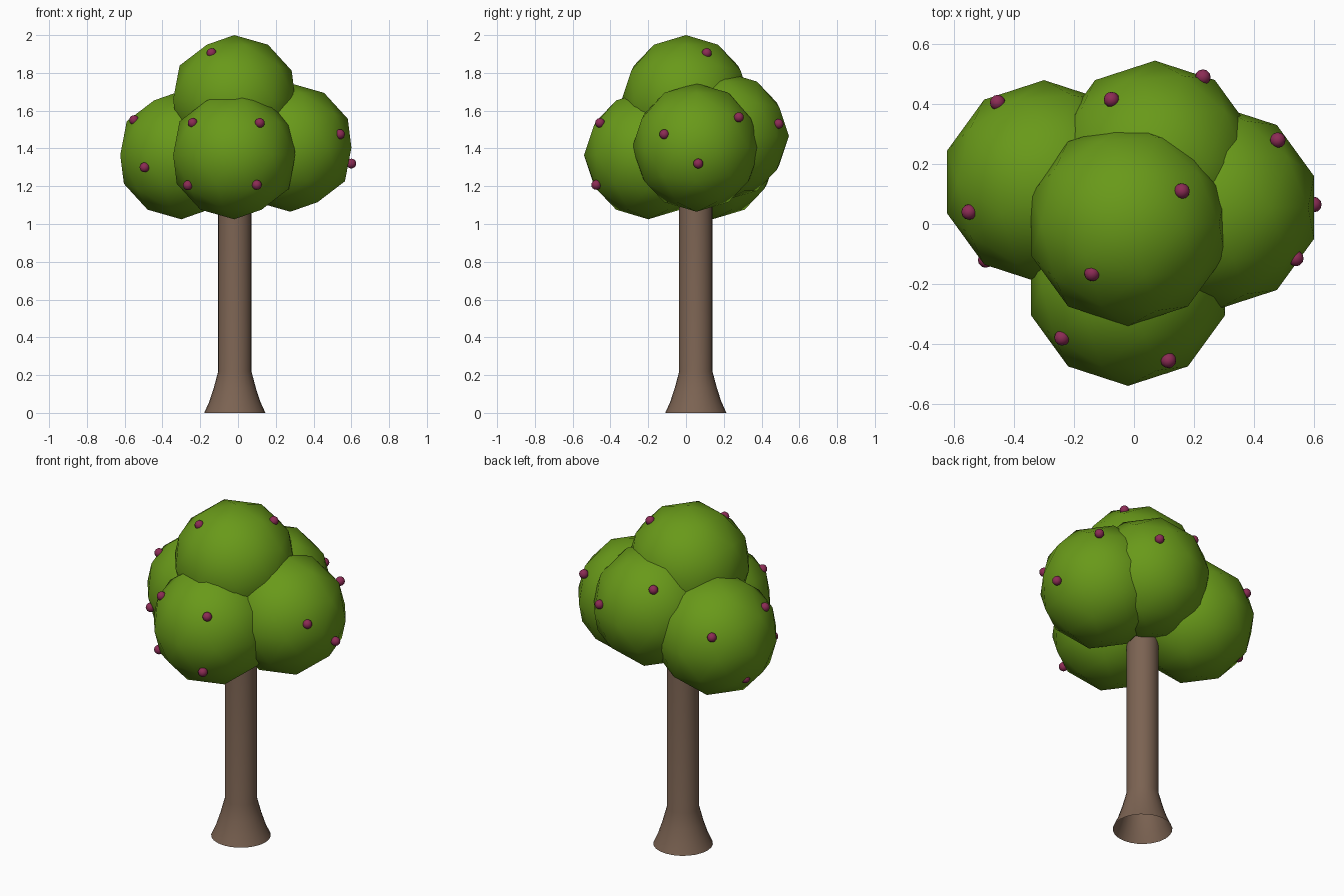
import bpy, bmesh, math
from mathutils import Matrix, Vector

if "Cube" in bpy.data.objects:
    bpy.data.objects.remove(bpy.data.objects["Cube"])


def material(name, rgb):
    m = bpy.data.materials.new(name)
    m.diffuse_color = (*rgb, 1)
    m.use_nodes = True
    m.node_tree.nodes["Principled BSDF"].inputs["Base Color"].default_value = m.diffuse_color
    return m


def make_object(name, bm, mat):
    me = bpy.data.meshes.new(name)
    bmesh.ops.recalc_face_normals(bm, faces=bm.faces)
    for f in bm.faces:
        f.smooth = True
    bm.to_mesh(me)
    bm.free()
    ob = bpy.data.objects.new(name, me)
    me.materials.append(mat)
    bpy.context.collection.objects.link(ob)
    return ob


bark = material("bark", (0.20, 0.125, 0.085))
leaf = material("leaf", (0.14, 0.32, 0.01))
berry_red = material("berry_red", (0.26, 0.025, 0.09))

# Trunk: flared tube with an open bottom, running up into the crown
profile = [(0.162, 0), (0.135, 0.06), (0.112, 0.13), (0.088, 0.22), (0.088, 1.27)]
N = 24
bm = bmesh.new()
rings = [[bm.verts.new((r * math.cos(2 * math.pi * i / N) - 0.017,
                        r * math.sin(2 * math.pi * i / N) + 0.052, z))
          for i in range(N)] for r, z in profile]
for lo, hi in zip(rings, rings[1:]):
    for i in range(N):
        j = (i + 1) % N
        bm.faces.new((lo[i], lo[j], hi[j], hi[i]))
make_object("trunk", bm, bark)

# Crown: five low-poly foliage balls, each with its berries
R = 0.34
crown = {
    "top": ((-0.02, 0.0, 1.66), [(-0.14, -0.165, 1.905), (0.16, 0.11, 1.905)]),
    "front": ((-0.02, -0.20, 1.365), [(-0.24, -0.38, 1.535), (0.115, -0.455, 1.535),
                                      (0.10, -0.475, 1.207), (-0.265, -0.37, 1.205)]),
    "left": ((-0.30, 0.14, 1.365), [(-0.55, 0.04, 1.55), (-0.495, -0.12, 1.30),
                                    (-0.455, 0.405, 1.483), (-0.55, 0.225, 1.195)]),
    "right": ((0.277, 0.055, 1.405), [(0.54, -0.115, 1.475), (0.60, 0.065, 1.32),
                                      (0.48, 0.28, 1.565)]),
    "back": ((0.07, 0.205, 1.465), [(0.23, 0.49, 1.53), (-0.075, 0.415, 1.67)]),
}
for side, (centre, berries) in crown.items():
    bm = bmesh.new()
    bmesh.ops.create_icosphere(bm, subdivisions=2, radius=R,
                               matrix=Matrix.Translation(centre))
    make_object(side + "_foliage", bm, leaf)

    bm = bmesh.new()
    for p in berries:
        bmesh.ops.create_uvsphere(bm, u_segments=12, v_segments=8, radius=0.026,
                                  matrix=Matrix.Translation(Vector(p)))
    make_object(side + "_berries", bm, berry_red)
